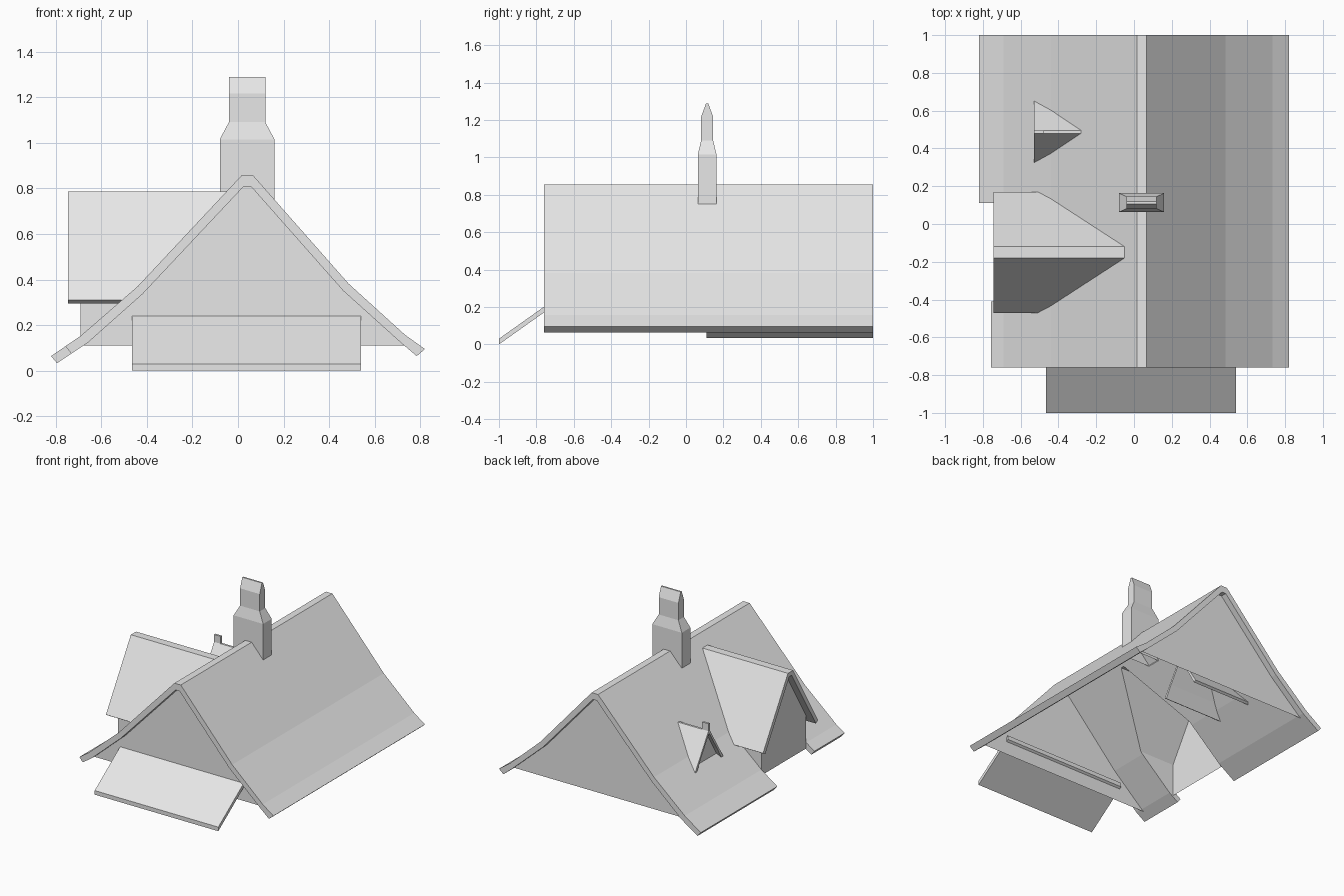
import bpy, bmesh, math

if "Cube" in bpy.data.objects:
    bpy.data.objects.remove(bpy.data.objects["Cube"])

stone = bpy.data.materials.new("light_grey")
stone.diffuse_color = (0.8, 0.8, 0.8, 1)
stone.use_nodes = True
stone.node_tree.nodes["Principled BSDF"].inputs["Base Color"].default_value = stone.diffuse_color


def finish(name, bm):
    mesh = bpy.data.meshes.new(name)
    bm.to_mesh(mesh)
    bm.free()
    mesh.materials.append(stone)
    ob = bpy.data.objects.new(name, mesh)
    bpy.context.collection.objects.link(ob)
    return ob


def loft(name, *rings, open_start=False):
    """Solid through rings that have equal point counts."""
    bm = bmesh.new()
    loops = [[bm.verts.new(p) for p in ring] for ring in rings]
    n = len(loops[0])
    start = bm.faces.new(loops[0])
    bm.faces.new(loops[-1])
    for a, b in zip(loops, loops[1:]):
        for i in range(n):
            j = (i + 1) % n
            bm.faces.new((a[i], a[j], b[j], b[i]))
    bmesh.ops.recalc_face_normals(bm, faces=bm.faces)
    if open_start:
        bmesh.ops.delete(bm, geom=[start], context='FACES_ONLY')
    return finish(name, bm)


def prism_y(name, prof, a, b):
    return loft(name, [(x, a, z) for x, z in prof], [(x, b, z) for x, z in prof])


def prism_x(name, prof, a, b):
    return loft(name, [(a, y, z) for y, z in prof], [(b, y, z) for y, z in prof])


def sheet(name, pts, outward):
    bm = bmesh.new()
    f = bm.faces.new([bm.verts.new(p) for p in pts])
    f.normal_update()
    if f.normal.dot(outward) < 0:
        f.normal_flip()
    return finish(name, bm)


def cut(ob, cutter):
    mod = ob.modifiers.new("cut", 'BOOLEAN')
    mod.operation, mod.solver, mod.object = 'DIFFERENCE', 'EXACT', cutter
    bpy.context.view_layer.objects.active = ob
    bpy.ops.object.modifier_apply(modifier=mod.name)
    bpy.data.objects.remove(cutter)


# Main roof: bent shell, left outer slope listed from ridge to eave
left = [(0.015, 0.856), (-0.44, 0.37), (-0.69, 0.153), (-0.82, 0.064)]
left_in = [(-0.794, 0.033), (-0.66, 0.122), (-0.42, 0.335), (0.025, 0.808)]
right_in = [(0.057, 0.808), (0.462, 0.35), (0.712, 0.125), (0.784, 0.064)]
right = [(0.82, 0.095), (0.733, 0.157), (0.485, 0.382), (0.067, 0.856)]
roof = prism_y("main_roof", left + left_in + right_in + right, -0.76, 1.0)


def slope_x(z, line=left):
    """x of the left roof slope at height z."""
    for (x0, z0), (x1, z1) in zip(line, line[1:]):
        if z >= z1:
            break
    return x0 + (x1 - x0) * (z - z0) / (z1 - z0)


# Shorter left eave towards the front
cut(roof, prism_y("eave_cutter", [(-0.81, 0.165), (-0.757, 0.107), (-0.70, 0.035),
                                  (-0.72, -0.1), (-0.95, -0.1), (-0.95, 0.165)], -0.8, -0.41))

# Gable walls, recessed from the roof ends
gable = [(-0.69, 0.11)] + left_in[2:] + right_in[:2] + [(0.73, 0.11)]
for name, y, d in (("front_gable", -0.705, -1), ("back_gable", 0.955, 1)):
    sheet(name, [(x, y, z) for x, z in gable], (0, d, 0))


def dormer(name, yc, x0, xw, r, e, zr, ze, t, w, zb, back):
    """Gabled dormer roof and front wall; back gives the rear x at height z."""
    run = (e - r) / (zr - ze)
    ny, nz = 1 / math.hypot(1, run), run / math.hypot(1, run)
    zk = left[1][1]
    ri = max(r + t * run - t / ny, 0.002)
    half = [(r, zr), (r + (zr - zk) * run, zk), (e, ze)]
    half_in = [(e - t * ny, ze - t * nz), (ri + (zr - t - zk) * run, zk), (ri, zr - t)]
    side = half + half_in
    prof = [(yc + y, z) for y, z in side] + [(yc - y, z) for y, z in reversed(side)]
    loft(name + "_roof", [(x0, y, z) for y, z in prof],
         [(back(z), y, z) for y, z in prof])
    zw = zr - t - (w - ri) / run
    body = [(yc - w, zb), (yc - w, zw), (yc - ri, zr - t),
            (yc + ri, zr - t), (yc + w, zw), (yc + w, zb)]
    sheet(name + "_front", [(xw, y, z) for y, z in body], (-1, 0, 0))
    return zw, body


# Large dormer with side walls, open to the inside through the main roof
zw, body = dormer("large_dormer", -0.15, -0.745, -0.69, 0.03, 0.32, 0.787, 0.31, 0.03,
                  0.26, 0.11, lambda z: slope_x(z, left_in[::-1]))
cut(roof, prism_x("opening_cutter", [(y, z if z > 0.2 else -0.1) for y, z in body], -0.95, 0.0))
for y, d in ((-0.41, -1), (0.11, 1)):
    sheet("large_dormer_side", [(-0.69, y, 0.11), (-0.69, y, zw),
                                (slope_x(zw, left_in[::-1]), y, zw), (-0.66, y, 0.122)], (0, d, 0))

# Small dormer running through the roof, with a little ridge finial
dormer("small_dormer", 0.488, -0.53, -0.50, 0.008, 0.163, 0.54, 0.293, 0.02,
       0.14, 0.28, lambda z: 0.0)
prism_y("small_dormer_finial", [(-0.53, 0.515), (-0.478, 0.515),
                                (-0.478, 0.594), (-0.53, 0.594)], 0.48, 0.496)

# Porch roof slab
prism_x("porch_roof", [(-1, 0.03), (-1, 0), (-0.69, 0.22), (-0.69, 0.25)], -0.465, 0.54)

# Chimney: stepped stack with a wedge top, open below inside the roof
rings = []
for hx, hy, z in ((0.12, 0.05, 0.69), (0.12, 0.05, 1.015), (0.08, 0.032, 1.09),
                  (0.08, 0.032, 1.217), (0.08, 0.006, 1.288)):
    rings.append([(0.04 + sx * hx, 0.113 + sy * hy, z)
                  for sx, sy in ((-1, -1), (1, -1), (1, 1), (-1, 1))])
loft("chimney", *rings, open_start=True)
